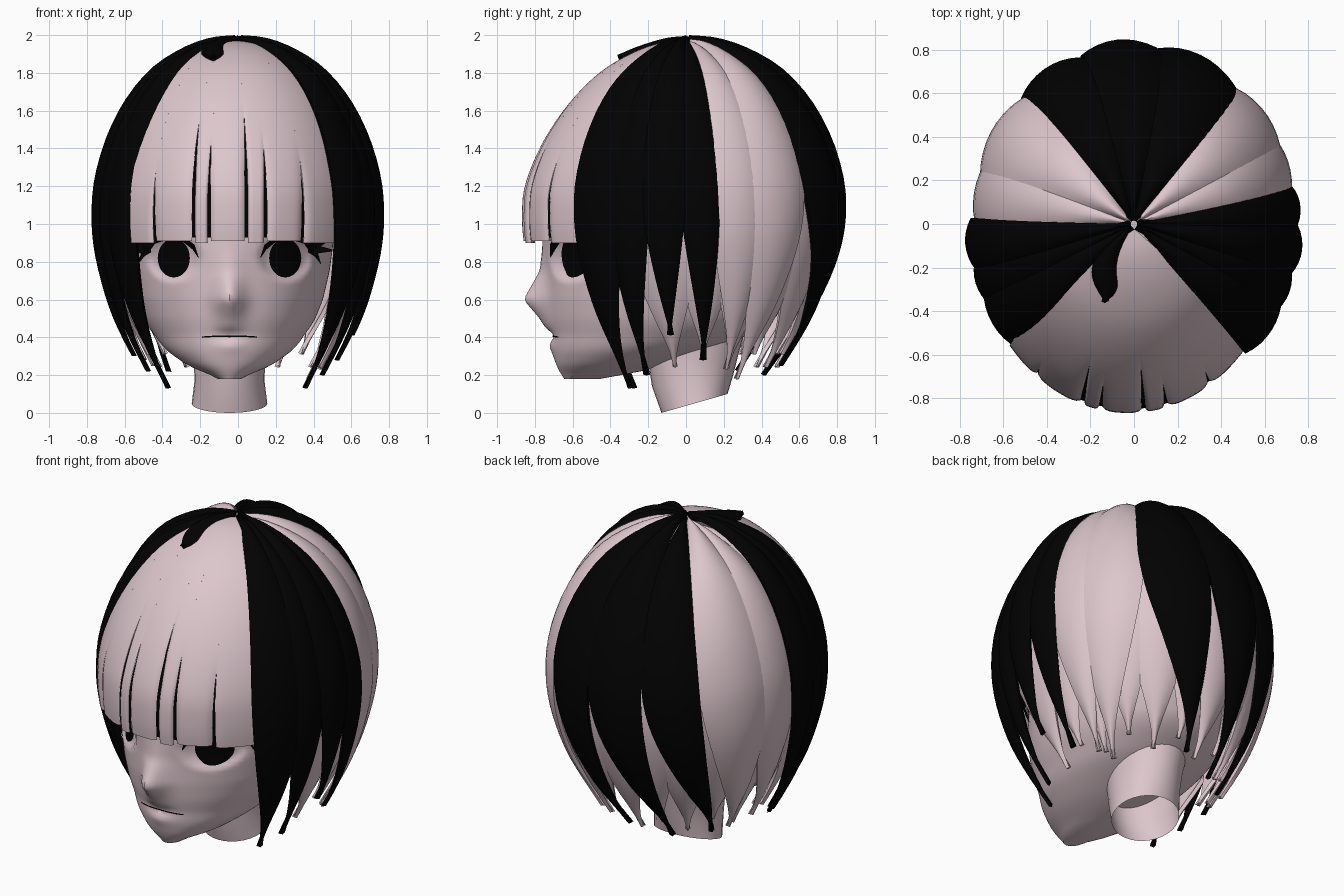
import bpy, math

if "Cube" in bpy.data.objects:
    bpy.data.objects.remove(bpy.data.objects["Cube"])

def material(name, rgb):
    m = bpy.data.materials.new(name)
    m.diffuse_color = (*rgb, 1)
    m.use_nodes = True
    m.node_tree.nodes["Principled BSDF"].inputs["Base Color"].default_value = m.diffuse_color
    return m

PINK = material("pale_pink", (0.72, 0.57, 0.61))
BLACK = material("black", (0.0004, 0.0004, 0.0004))
CX = -0.045  # the face sits slightly left of centre


def add(name, verts, faces, mat, thick=0):
    me = bpy.data.meshes.new(name)
    me.from_pydata(verts, [], faces)
    me.materials.append(mat)
    ob = bpy.data.objects.new(name, me)
    bpy.context.collection.objects.link(ob)
    bpy.ops.object.select_all(action='DESELECT')
    ob.select_set(True)
    bpy.context.view_layer.objects.active = ob
    if thick:
        mod = ob.modifiers.new("thickness", 'SOLIDIFY')
        mod.thickness, mod.offset = thick, -1
        bpy.ops.object.modifier_apply(modifier=mod.name)
    bpy.ops.object.shade_smooth_by_angle(angle=math.radians(45))
    return ob


def grid_faces(rows, cols, closed=False):
    n = cols if closed else cols - 1
    return [(i * cols + j, (i + 1) * cols + j, (i + 1) * cols + (j + 1) % cols, i * cols + (j + 1) % cols)
            for i in range(rows - 1) for j in range(n)]


# Head: z, half width, front y, back y, nose and lip bump
ROWS = [(.18, .05, -.64, -.50, 0), (.20, .10, -.66, -.32, 0), (.25, .22, -.685, -.12, 0),
        (.32, .32, -.70, .10, .01), (.36, .36, -.705, .22, .022), (.41, .395, -.705, .32, -.015),
        (.45, .425, -.715, .40, .03), (.50, .455, -.725, .47, .05), (.60, .495, -.735, .55, .125),
        (.75, .53, -.74, .62, .035), (.86, .545, -.75, .66, .012), (1.0, .56, -.755, .69, 0),
        (1.2, .58, -.74, .70, 0), (1.4, .55, -.65, .66, 0), (1.6, .46, -.50, .54, 0),
        (1.75, .32, -.32, .38, 0), (1.86, .08, -.08, .10, 0)]


def row_at(z):
    def lin(z):
        z = min(max(z, ROWS[0][0]), ROWS[-1][0])
        for a, b in zip(ROWS, ROWS[1:]):
            if z <= b[0]:
                k = (z - a[0]) / (b[0] - a[0])
                return [p + (q - p) * k for p, q in zip(a, b)][1:]
        return ROWS[-1][1:]
    s = [lin(z + d) for d in (-.015, 0, .015)]
    return [sum(c) / 3 for c in zip(*s)]


def face_y(x, z):
    hw, f, b, nose = row_at(z)
    ym = min(-.05, (f + b) / 2)
    c = math.sqrt(max(0, 1 - (x / hw) ** 2))
    d = ((abs(x) - .295) / .145) ** 2 + ((z - .82) / .125) ** 2
    socket = .04 * min(1, 2 * max(0, 1 - d))
    return ym + (f - ym) * c - nose * math.exp(-(x / .075) ** 2) + socket


N, verts = 128, []
heights = [.18 + .02 * i for i in range(85)]
for z in heights:
    hw, f, b, _ = row_at(z)
    ym = min(-.05, (f + b) / 2)
    for j in range(N):
        a = 2 * math.pi * j / N
        x, c = hw * math.sin(a), math.cos(a)
        verts.append((CX + x, face_y(x, z) if c > 0 else ym - (b - ym) * c, z))
faces = [f[::-1] for f in grid_faces(len(heights), N, True)]
faces += [tuple(range(N))[::-1], tuple(range(len(verts) - N, len(verts)))]
add("head", verts, faces, PINK)

# Neck: open tube with a slanted lower end
verts = []
for z, y, rx, ry, tilt in [(.05, .045, .2, .175, .05), (.17, .035, .185, .215, .03),
                           (.3, .035, .19, .24, 0), (.5, .05, .22, .28, 0)]:
    for j in range(32):
        a = 2 * math.pi * j / 32
        verts.append((CX + rx * math.cos(a), y + ry * math.sin(a), z + tilt * math.sin(a)))
add("neck", verts, [f[::-1] for f in grid_faces(4, 32, True)], PINK)


# Painted face details follow the face surface
def on_face(x, z, lift=.006):
    return (CX + x, face_y(max(-.45, min(.45, x)), z) - lift, z)

def band(name, upper, lower, side=1, ex=0, ez=0, lift=.006):
    n = len(upper)
    v = [on_face(side * (ex + x), ez + z, lift) for x, z in upper + lower]
    add(name, v, grid_faces(2, n), BLACK)

for side, label in ((-1, "right"), (1, "left")):
    v = [on_face(side * .295, .82)]
    for r in (.35, .7, 1):
        v += [on_face(side * .295 + .085 * r * math.cos(a * math.pi / 16),
                      .82 + .103 * r * math.sin(a * math.pi / 16)) for a in range(32)]
    f = [(0, 1 + j, 1 + (j + 1) % 32) for j in range(32)]
    f += [tuple(i + 1 for i in q) for q in grid_faces(3, 32, True)]
    add(label + "_iris", v, f, BLACK)
    band(label + "_lash", [(-.13, .01), (-.11, .07), (-.05, .115), (.03, .13), (.10, .115), (.16, .07), (.25, .045)],
         [(-.13, 0), (-.10, .045), (-.05, .085), (.03, .098), (.10, .075), (.14, .02), (.25, .035)],
         side, .295, .82, .02)
    band(label + "_lash_tip_upper", [(.10, .11), (.16, .08), (.215, .085)], [(.12, .06), (.17, .05), (.215, .08)],
         side, .295, .82, .02)
    band(label + "_lash_tip_lower", [(.12, .06), (.17, .035), (.19, -.03)], [(.12, .03), (.155, .01), (.19, -.035)],
         side, .295, .82, .02)
xs = [-.145 + .29 * i / 12 for i in range(13)]
band("mouth", [(x, .411 - .3 * x * x) for x in xs], [(x, .403 - .25 * x * x) for x in xs])

# Hair dome: meridian as (radius fraction, height)
DOME = [(.02, 2.0), (.2, 1.985), (.4, 1.925), (.6, 1.82), (.77, 1.66), (.9, 1.46), (.98, 1.24),
        (1, 1.05), (.985, .88), (.935, .70), (.86, .52), (.75, .34), (.59, .12)]


def meridian(p):
    i = min(int(p), len(DOME) - 2)
    k = p - i
    a, b, c, d = (DOME[max(0, min(len(DOME) - 1, i + o))] for o in (-1, 0, 1, 2))
    return [.5 * (2 * q + (r - o) * k + (2 * o - 5 * q + 4 * r - s) * k * k + (3 * q - o - 3 * r + s) * k ** 3)
            for o, q, r, s in zip(a, b, c, d)]


def param_at(z):
    return next((i / 100 for i in range(1200) if meridian(i / 100)[1] <= z), 12)


def dome(theta, p, s=1, rx=.78, ry=.86, cx=0):
    r, z = meridian(p)
    return (cx + rx * r * s * math.cos(theta), ry * r * s * math.sin(theta), 1 + (z - 1) * (s if z > 1 else 1))


def strand(name, start, end, width, z_end, mat, s=1, tuck=0, taper=.45, bend=2):
    # tapered lock running from the crown down the dome
    rows, cols, v = 32, 9, []
    pe = param_at(z_end)
    for i in range(rows):
        t = i / (rows - 1)
        w = width * (1 if t < taper else max(.04, 1 - ((t - taper) / (1 - taper)) ** 2))
        mid = start + (end - start) * t ** bend
        for j in range(cols):
            u = 2 * j / (cols - 1) - 1
            v.append(dome(math.radians(mid + w * u), t * pe, s * (1 - .035 * u * u) - tuck * t ** 5))
    add(name, v, grid_faces(rows, cols), mat, .022)


# Outer locks: start angle, end angle, half width, tip height, colour, scale, tuck, taper start, bend
LOCKS = [
    (92, 118, 14, .20, BLACK, 1, .14, .42, 3.5), (118, 146, 13, .22, BLACK, .99, .1, .42, 3.5),
    (63, 86, 16, .25, BLACK, .995, .12, .42, 3.5),
    (38, 33, 15, .18, PINK, .98, .04), (18, 24, 13, .23, PINK, .97, .03),
    (3, 9, 8, .28, BLACK, .985, 0), (-9, -7, 9, .41, BLACK, 1, 0), (-21, -23, 9, .20, BLACK, .985, 0),
    (-34, -37, 12, .13, BLACK, .99, 0),
    (146, 156, 16, .25, PINK, .98, .04), (168, 173, 14, .28, PINK, .96, .03),
    (188, 184, 9, .30, BLACK, 1, 0), (200, 197, 9, .22, BLACK, .985, 0), (212, 214, 12, .13, BLACK, .99, 0),
    (222, 248, 17, 1.9, BLACK, .995, 0, .7)]
for i, lock in enumerate(LOCKS):
    strand("hair_lock_%d" % (i + 1), *lock)

# Inner layer of pale locks filling the gaps
for i, a in enumerate(range(-12, 200, 17)):
    strand("inner_hair_%d" % (i + 1), a, a + 5, 17, .24 + .07 * (i % 2), PINK, .93, .08, .55)

# Fringe: panels between slits, with black strips inside the slits
EDGES = [-.57, -.45, -.24, -.155, .045, .15, .35, .52]
SLITS = [0, 1.38, 1.66, 1.55, 1.68, 1.53, 1.45, 0]
FR = dict(rx=.735, cx=-.025)


def fringe_angle(x):
    return -math.acos((x - FR["cx"]) / (FR["rx"] * .97))


def half_gap(k, z):
    return max(0, min(1, (SLITS[k] - z) / .4)) * .017


def fringe_panel(name, k, m, z_end, mat, s, p0=0.0, slit=False):
    rows, cols, v = 36, 13, []
    pe = param_at(z_end)
    for i in range(rows):
        p = p0 + (pe - p0) * i / (rows - 1)
        z = meridian(p)[1]
        ry = .895 * (1 - .055 * max(0, (z - 1.15) / .4) ** 1.3)  # sloping forehead
        g = half_gap(k, z) + (.003 if slit else -.004)
        a = fringe_angle(EDGES[k]) + (-g if slit else g)
        b = fringe_angle(EDGES[m]) + (g if slit else .004 - half_gap(m, z))
        for j in range(cols):
            u = 2 * j / (cols - 1) - 1
            edge = 0 if slit else u ** 6 * half_gap(k if u < 0 else m, z)
            v.append(dome(a + (b - a) * (u + 1) / 2, p, s - edge, ry=ry, **FR))
    add(name, v, grid_faces(rows, cols), mat, 0 if slit else .03)


for k in range(7):
    fringe_panel("fringe_%d" % (k + 1), k, k + 1, .90 + .012 * (k % 2), PINK, .97)
for k in range(1, 7):
    fringe_panel("fringe_slit_%d" % k, k, k, .93, BLACK, .95, param_at(SLITS[k]), True)
